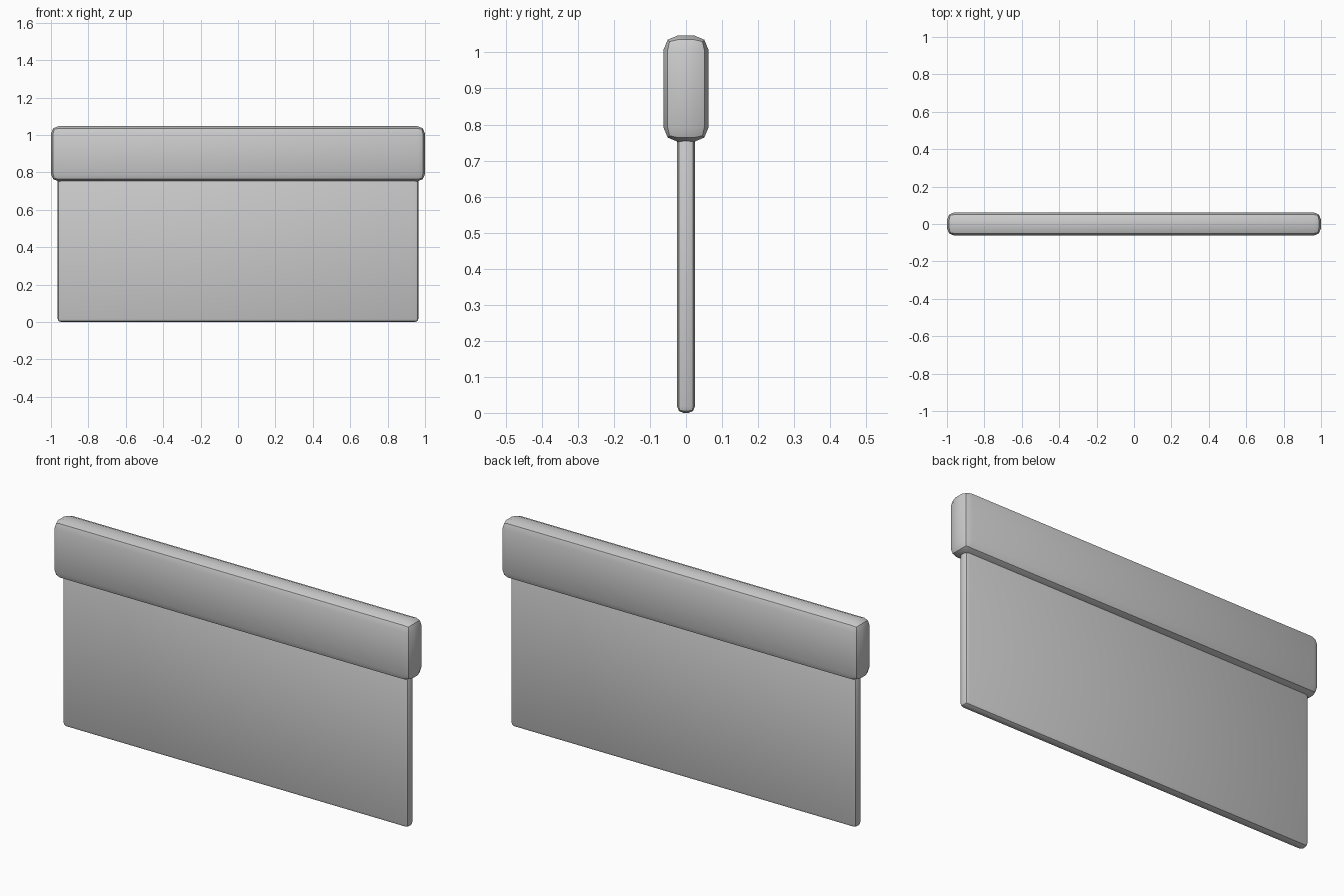
import bpy, math

if "Cube" in bpy.data.objects:
    bpy.data.objects.remove(bpy.data.objects["Cube"])


def rounded_block(name, half_x, half_y, z0, z1, bevel):
    bpy.ops.mesh.primitive_cube_add(size=2, location=(0, 0, (z0 + z1) / 2))
    ob = bpy.context.object
    ob.name = name
    ob.scale = (half_x, half_y, (z1 - z0) / 2)
    bpy.ops.object.transform_apply(location=False, rotation=False, scale=True)
    mod = ob.modifiers.new("Bevel", 'BEVEL')
    mod.width = bevel
    mod.segments = 2
    bpy.ops.object.modifier_apply(modifier=mod.name)
    bpy.ops.object.shade_smooth_by_angle(angle=math.radians(30))
    return ob


# Thin flat blade, its top edge seated inside the handle
rounded_block("blade", 0.965, 0.025, 0.0, 0.80, 0.018)

# Thick grip along the top
rounded_block("handle", 1.0, 0.0625, 0.752, 1.047, 0.04)
